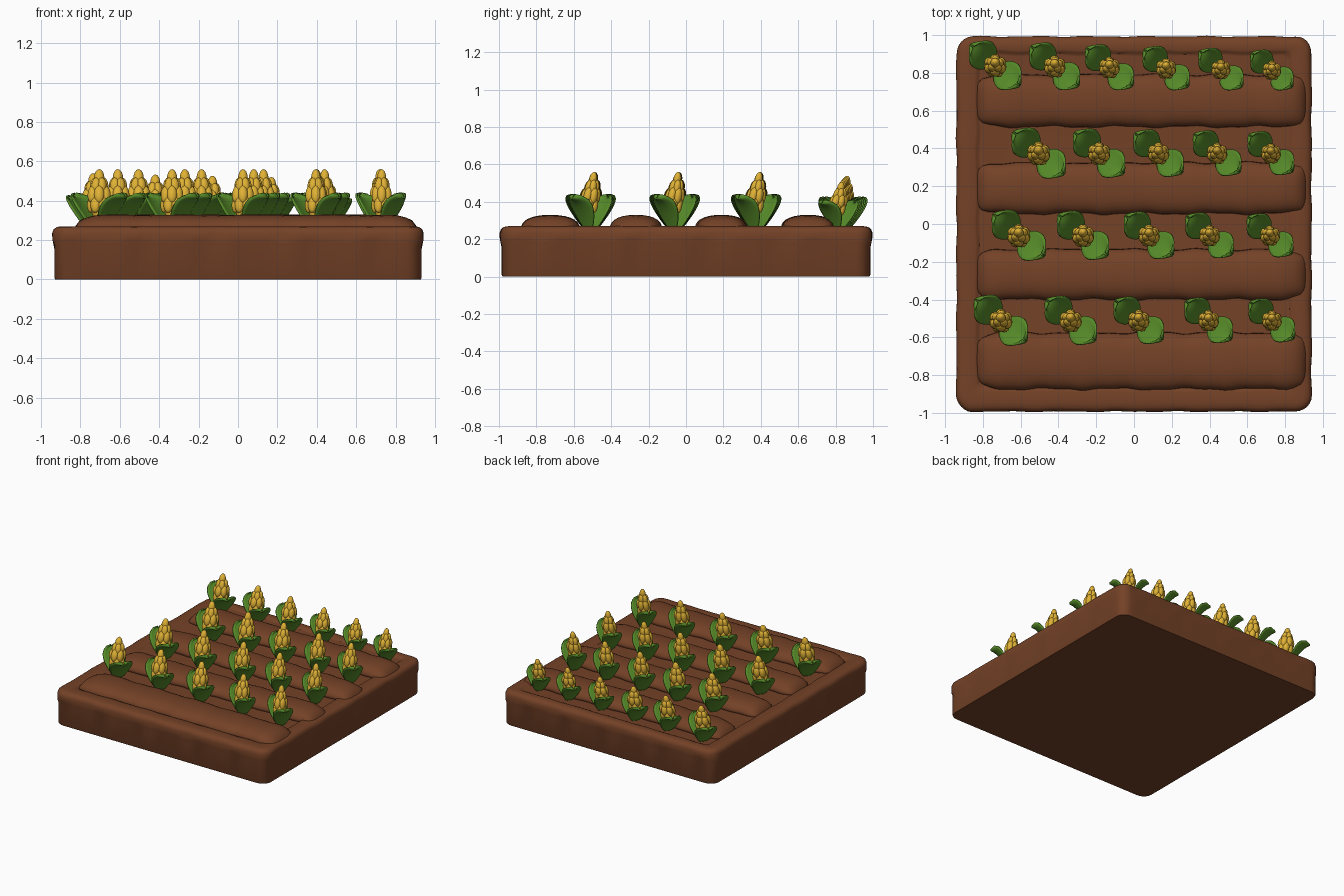
import bpy, bmesh, math
from mathutils import Matrix, Vector

if "Cube" in bpy.data.objects:
    bpy.data.objects.remove(bpy.data.objects["Cube"])


def material(name, rgb):
    m = bpy.data.materials.new(name)
    m.diffuse_color = (*rgb, 1)
    m.use_nodes = True
    m.node_tree.nodes["Principled BSDF"].inputs["Base Color"].default_value = m.diffuse_color
    return m


SOIL = material("soil brown", (0.175, 0.054, 0.020))
GREEN = material("leaf green", (0.095, 0.26, 0.022))
YELLOW = material("corn yellow", (0.74, 0.44, 0.035))


def finish(bm, name, mat):
    bmesh.ops.recalc_face_normals(bm, faces=bm.faces)
    me = bpy.data.meshes.new(name)
    bm.to_mesh(me)
    bm.free()
    me.materials.append(mat)
    me.shade_smooth()
    return me


def place(name, me, matrix=Matrix()):
    ob = bpy.data.objects.new(name, me)
    ob.matrix_world = matrix
    bpy.context.collection.objects.link(ob)
    return ob


def loft(bm, rings, cap_start=True, cap_end=True):
    loops = [[bm.verts.new(p) for p in ring] for ring in rings]
    n = len(loops[0])
    for a, b in zip(loops, loops[1:]):
        for i in range(n):
            j = (i + 1) % n
            bm.faces.new((a[i], a[j], b[j], b[i]))
    if cap_start:
        bm.faces.new(loops[0][::-1])
    if cap_end:
        bm.faces.new(loops[-1])


def rounded_rect(x0, x1, y0, y1, r, z, wave=0.0, zwave=0.0):
    """Rounded rectangle outline with optional lumpy offset."""
    pts = []
    corners = [(x1 - r, y1 - r, 0), (x0 + r, y1 - r, 90), (x0 + r, y0 + r, 180), (x1 - r, y0 + r, 270)]
    for k, (cx, cy, a0) in enumerate(corners):
        arc = []
        for i in range(7):
            a = math.radians(a0 + 15 * i)
            arc.append((Vector((cx, cy)), Vector((math.cos(a), math.sin(a)))))
        nx, ny, na = corners[(k + 1) % 4]
        end, nrm = Vector((nx, ny)), arc[-1][1]
        side = [(arc[-1][0].lerp(end, i / 40), nrm) for i in range(1, 40)]
        pts += arc + side
    out = []
    for i, (c, n) in enumerate(pts):
        p = c + n * r
        s = math.sin(p.x * 21 + p.y * 19) * 0.6 + math.sin(p.x * 37 - p.y * 33 + 1) * 0.4
        p = p + n * wave * s
        out.append((p.x, p.y, z + zwave * s))
    return out


# soil bed: block with lumpy lip, rounded rim and shallow recess
X, Y = 0.94, 0.993
bm = bmesh.new()


def outer(d, z, wave=0.0, zwave=0.0):
    return rounded_rect(-X + d, X - d, -Y + d, Y - d, 0.085 - d, z, wave, zwave)


def inner(d, z, wave=0.004):
    return rounded_rect(-0.83 + d, 0.83 - d, -0.875 + d, 0.91 - d, 0.035, z, wave)


loft(bm, [outer(0.012, 0), outer(0.007, 0.01), outer(0.008, 0.165, 0, 0.016), outer(0.0, 0.19, 0.003, 0.014),
          outer(0.0, 0.235, 0.004), outer(0.007, 0.255, 0.003), outer(0.022, 0.266, 0.003), outer(0.045, 0.27),
          inner(-0.012, 0.270), inner(0.0, 0.266), inner(0.010, 0.256), inner(0.02, 0.255)])
bed = place("soil_bed", finish(bm, "soil_bed", SOIL))
bpy.context.view_layer.objects.active = bed
bed.select_set(True)
bpy.ops.object.shade_smooth_by_angle(angle=math.radians(40))

# ridges of soil between the planting rows
for k, (y0, y1) in enumerate([(-0.87, -0.58), (-0.395, -0.14), (0.06, 0.32), (0.52, 0.785)]):
    bm = bmesh.new()
    rings = []
    for i in range(49):
        t = -1 + 2 * i / 48
        x = 0.04 + 0.88 * t
        end = max(0.0, (abs(t) - 0.8) / 0.2)
        f = math.sqrt(max(0.0, 1 - end ** 2.2)) * 0.97 + 0.03
        lump = 1 + 0.035 * math.sin(x * 17 + k * 2) + 0.02 * math.sin(x * 41 + k)
        cy, hw, h = (y0 + y1) / 2, (y1 - y0) / 2 + 0.006, 0.078
        ring = []
        for j in range(15):
            a = math.pi * j / 14
            c, s = math.cos(a), math.sin(a)
            ring.append((x, cy + hw * (0.6 + 0.4 * f) * lump * math.copysign(abs(c) ** 0.85, c),
                         0.25 + h * f * (0.5 + 0.5 * lump) * s ** 0.8))
        rings.append(ring)
    loft(bm, rings)
    place(f"soil_ridge_{k + 1}", finish(bm, "soil_ridge", SOIL))

# corn cob: core covered by overlapping plump kernels
bm = bmesh.new()


def lobe(x, y, z, sx, sy, sz, turn=0.0, tilt=0.0):
    m = (Matrix.Translation((x, y, z)) @ Matrix.Rotation(turn, 4, 'Z') @ Matrix.Rotation(tilt, 4, 'Y')
         @ Matrix.Diagonal((sx, sy, sz, 1)))
    bmesh.ops.create_uvsphere(bm, u_segments=12, v_segments=8, radius=1, matrix=m)


lobe(0, 0, 0.14, 0.046, 0.046, 0.12)
lobe(0, 0, 0.245, 0.026, 0.026, 0.047)
for z, r, n, w, h, off in [(0.115, 0.036, 6, 0.026, 0.045, 0.0), (0.165, 0.038, 6, 0.026, 0.045, 0.5),
                           (0.210, 0.026, 5, 0.023, 0.040, 0.2)]:
    for i in range(n):
        a = 2 * math.pi * (i + off) / n
        lobe(r * math.cos(a), r * math.sin(a), z, w * 0.9, w, h, a, -0.12)
for v in bm.verts:  # slight lean to the back
    v.co.y = v.co.y * 0.95 + 0.16 * (v.co.z - 0.16)
cob_mesh = finish(bm, "corn_cob", YELLOW)

# leaf pair: two cupped blades on opposite sides of the cob
bm = bmesh.new()
for turn in (math.radians(-40), math.radians(140)):
    rot = Matrix.Rotation(turn, 3, 'Z')
    grid = []
    for i in range(13):
        u = i / 12
        w = 0.02 * (1 - u) + 0.068 * max(0.0, math.sin(math.pi * u ** 1.15)) ** 0.65 + 0.004
        row = []
        for j in range(9):
            v = -1 + j / 4
            r = 0.015 + 0.155 * u ** 1.05 - 0.022 * v * v * u
            z = 0.165 * math.sin(u * math.pi / 2) ** 0.95 - 0.012 + 0.014 * v * v * u
            row.append(bm.verts.new(rot @ Vector((r, w * v, z))))
        grid.append(row)
    for a, b in zip(grid, grid[1:]):
        for j in range(8):
            bm.faces.new((a[j], a[j + 1], b[j + 1], b[j]))
bmesh.ops.recalc_face_normals(bm, faces=bm.faces)
bmesh.ops.solidify(bm, geom=bm.faces[:], thickness=0.009)
leaf_mesh = finish(bm, "leaf_pair", GREEN)

# planting rows: y, height scale, x positions
ROWS = [(0.83, 0.93, (-0.735, -0.42, -0.13, 0.17, 0.46, 0.73)),
        (0.375, 1.0, (-0.505, -0.185, 0.13, 0.44, 0.725)),
        (-0.06, 1.0, (-0.61, -0.27, 0.08, 0.40, 0.72)),
        (-0.51, 1.0, (-0.705, -0.335, 0.025, 0.395, 0.73))]
for k, (y, hs, xs) in enumerate(ROWS):
    for i, x in enumerate(xs):
        s = 1.03 - 0.035 * i if k else 1.0 - 0.035 * i
        zs = hs if k else hs - 0.022 * i
        m = Matrix.Translation((x, y + (0.01 - 0.005 * i if not k else 0), 0.268)) @ Matrix.Diagonal((s, s, zs, 1))
        place(f"corn_cob_{k + 1}_{i + 1}", cob_mesh, m)
        place(f"leaf_pair_{k + 1}_{i + 1}", leaf_mesh, m)
